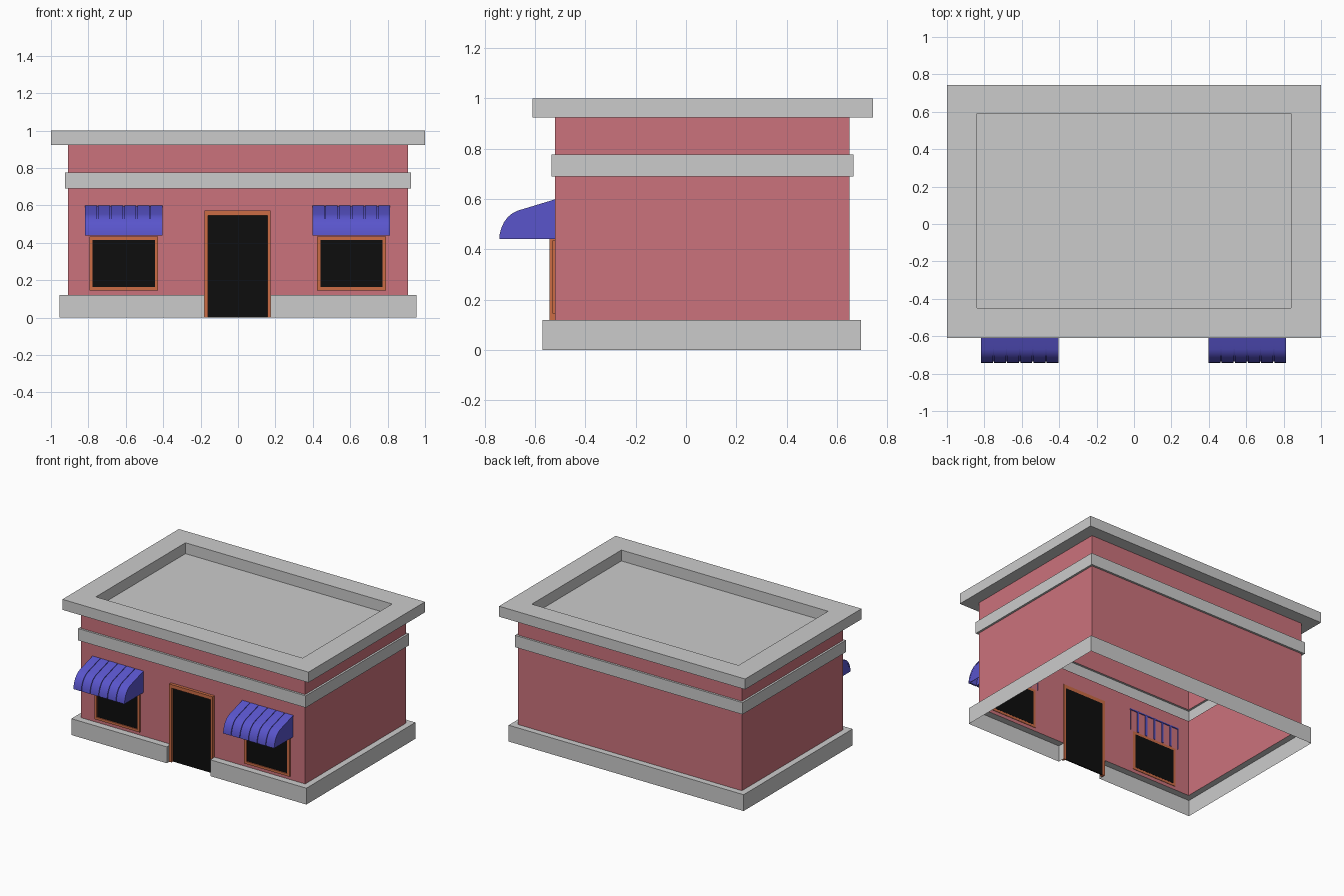
import bpy, math

if "Cube" in bpy.data.objects:
    bpy.data.objects.remove(bpy.data.objects["Cube"])


def material(name, rgb):
    m = bpy.data.materials.new(name)
    m.diffuse_color = (*rgb, 1)
    m.use_nodes = True
    m.node_tree.nodes["Principled BSDF"].inputs["Base Color"].default_value = m.diffuse_color
    return m


PINK = material("pink_plaster", (0.60, 0.17, 0.20))
ORANGE = material("orange_trim", (0.60, 0.15, 0.06))
BLUE = material("blue_fabric", (0.10, 0.09, 0.60))
BLACK = material("dark_glass", (0.004, 0.004, 0.004))


def make(name, verts, faces, mat=None):
    me = bpy.data.meshes.new(name)
    me.from_pydata(verts, [], faces)
    me.update()
    ob = bpy.data.objects.new(name, me)
    bpy.context.collection.objects.link(ob)
    if mat:
        me.materials.append(mat)
    return ob


def shell(name, rings, mat=None, cap=False):
    """Rectangular rings (half width, y0, y1, z) joined into an open sheet."""
    verts, faces = [], []
    for x, y0, y1, z in rings:
        verts += [(-x, y0, z), (x, y0, z), (x, y1, z), (-x, y1, z)]
    for r in range(len(rings) - 1):
        for i in range(4):
            a, b, j = r * 4, r * 4 + 4, (i + 1) % 4
            faces.append((a + i, a + j, b + j, b + i))
    if cap:
        n = len(verts)
        faces.append((n - 4, n - 3, n - 2, n - 1))
    return make(name, verts, faces, mat)


def prism(name, outline, axis, lo, hi, mat):
    """Extrude a 2D outline along x (outline is y,z) or y (outline is x,z)."""
    n = len(outline)
    if axis == 'x':
        verts = [(d, u, v) for d in (lo, hi) for u, v in outline]
    else:
        verts = [(u, d, v) for d in (lo, hi) for u, v in outline]
    faces = [tuple(range(n))[::-1], tuple(range(n, 2 * n))]
    faces += [(i, (i + 1) % n, n + (i + 1) % n, n + i) for i in range(n)]
    ob = make(name, verts, faces, mat)
    if axis == 'y':
        ob.data.flip_normals()
    return ob


def rect(x0, x1, z0, z1):
    return [(x0, z0), (x1, z0), (x1, z1), (x0, z1)]


# Walls, band and roof: one continuous hollow skin split by colour
W = (0.91, -0.52, 0.65)
B = (0.925, -0.535, 0.665)
R = (1.0, -0.61, 0.742)
I = (0.84, -0.45, 0.59)
shell("lower_wall", [(*W, 0.12), (*W, 0.69)], PINK)
shell("middle_band", [(*W, 0.69), (*B, 0.69), (*B, 0.777), (*W, 0.777)])
shell("upper_wall", [(*W, 0.777), (*W, 0.923)], PINK)
shell("roof", [(*W, 0.923), (*R, 0.923), (*R, 1), (*I, 1), (*I, 0.92)], cap=True)

# Base skirt, open at the doorway
DL, DR = -0.18, 0.174
outer = [(DR, -0.57), (0.955, -0.57), (0.955, 0.695),
         (-0.955, 0.695), (-0.955, -0.57), (DL, -0.57)]
inner = [(DR, -0.52), (0.91, -0.52), (0.91, 0.65),
         (-0.91, 0.65), (-0.91, -0.52), (DL, -0.52)]
verts = [(x, y, z) for pts, z in ((outer, 0), (outer, 0.12), (inner, 0.12))
         for x, y in pts]
verts += [(DR, -0.52, 0), (DL, -0.52, 0)]
faces = [(r + i, r + i + 1, r + i + 7, r + i + 6) for r in (0, 6) for i in range(5)]
faces += [(18, 0, 6, 12), (5, 19, 17, 11)]
make("base_skirt", verts, faces)

# Door frame and dark door panel
DI0, DI1 = -0.161, 0.157
prism("door_frame", [(DL, 0), (DI0, 0), (DI0, 0.546), (DI1, 0.546), (DI1, 0),
                     (DR, 0), (DR, 0.572), (DL, 0.572)], 'y', -0.542, -0.517, ORANGE)
prism("door_panel", rect(DI0, DI1, 0, 0.546), 'y', -0.525, -0.516, BLACK)

# Awning profile (y, z)
arc = [(-0.515, 0.60), (-0.67, 0.553), (-0.69, 0.543), (-0.708, 0.528),
       (-0.723, 0.508), (-0.734, 0.483), (-0.74, 0.46), (-0.742, 0.44)]


def scaled(k):
    return [(-0.515 + (y + 0.515) * k, 0.44 + (z - 0.44) * k) for y, z in arc]


strip = arc + scaled(0.95)[::-1]
STRIPS, GAP, WIDTH = 6, 0.007, 0.415
pitch = (WIDTH + GAP) / STRIPS

for side, cx in (("left", -0.611), ("right", 0.606)):
    # Window frame bars and pane
    x0, x1, z0, z1 = cx - 0.184, cx + 0.184, 0.145, 0.434
    t = 0.018
    bars = {"bottom": rect(x0, x1, z0, z0 + t), "top": rect(x0, x1, z1 - t, z1),
            "left": rect(x0, x0 + t, z0 + t, z1 - t),
            "right": rect(x1 - t, x1, z0 + t, z1 - t)}
    for part, r in bars.items():
        prism(f"{side}_window_frame_{part}", r, 'y', -0.531, -0.517, ORANGE)
    prism(f"{side}_window_pane", rect(x0 + t, x1 - t, z0 + t, z1 - t),
          'y', -0.524, -0.516, BLACK)

    # Awning: curved fabric strips over upright ribs
    start = cx - WIDTH / 2
    smooth = []
    for i in range(STRIPS):
        a = start + i * pitch
        smooth.append(prism(f"{side}_awning_strip_{i + 1}", strip, 'x',
                            a, a + pitch - GAP, BLUE))
    for i in range(STRIPS + 1):
        c = start + i * pitch - GAP / 2
        lo, hi = max(c - 0.007, start + 0.0005), min(c + 0.007, start + WIDTH - 0.0005)
        smooth.append(prism(f"{side}_awning_rib_{i + 1}", scaled(0.97) + [(-0.515, 0.44)],
                            'x', lo, hi, BLUE))
    bpy.ops.object.select_all(action='DESELECT')
    for ob in smooth:
        ob.select_set(True)
    bpy.context.view_layer.objects.active = smooth[0]
    bpy.ops.object.shade_smooth_by_angle(angle=math.radians(30))

# Make every closed part face outward
import bmesh
for ob in bpy.data.objects:
    if any(k in ob.name for k in ("awning", "door", "window")):
        bm = bmesh.new()
        bm.from_mesh(ob.data)
        bmesh.ops.recalc_face_normals(bm, faces=bm.faces)
        bm.to_mesh(ob.data)
        bm.free()
